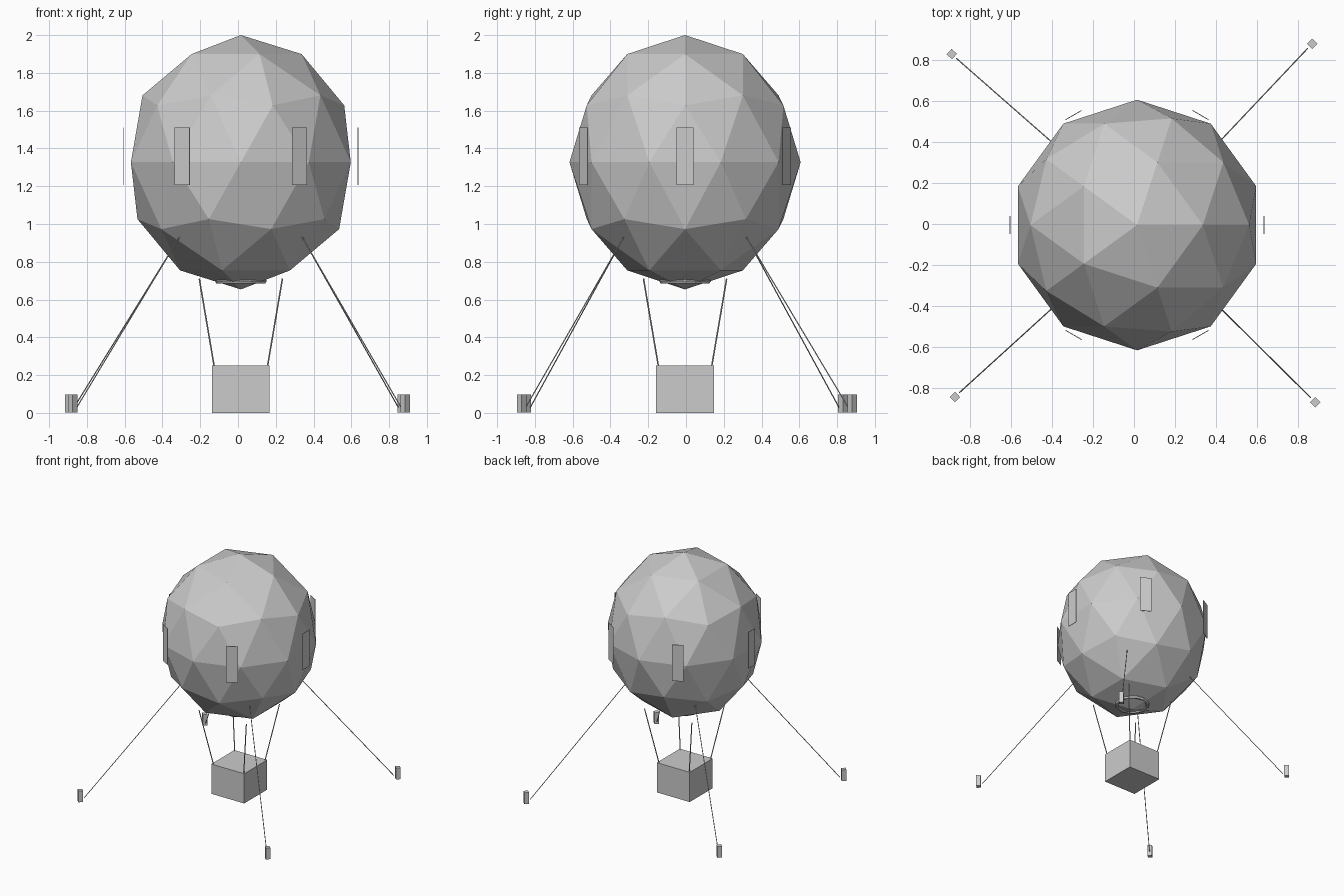
import bpy
import math
from mathutils import Vector

cube = bpy.data.objects.get("Cube")
if cube:
    bpy.data.objects.remove(cube, do_unlink=True)

CENTRE = Vector((0.015, -0.005, 0))

grey = bpy.data.materials.new("light grey")
grey.use_nodes = True
grey.diffuse_color = (0.6, 0.6, 0.6, 1)
grey.node_tree.nodes["Principled BSDF"].inputs["Base Color"].default_value = (0.6, 0.6, 0.6, 1)


def finish(name):
    obj = bpy.context.object
    obj.name = name
    obj.data.materials.append(grey)
    return obj


def box(name, size, location, turn=0):
    bpy.ops.mesh.primitive_cube_add(size=1, location=location, rotation=(0, 0, turn))
    obj = finish(name)
    obj.scale = size
    return obj


def rope(name, start, end, radius):
    span = end - start
    bpy.ops.mesh.primitive_cylinder_add(
        vertices=8, radius=radius, depth=span.length, location=(start + end) / 2)
    obj = finish(name)
    obj.rotation_euler = span.to_track_quat('Z', 'Y').to_euler()
    return obj


# Faceted envelope, slightly taller than wide
bpy.ops.mesh.primitive_ico_sphere_add(
    subdivisions=2, radius=0.612, location=CENTRE + Vector((0, 0, 1.327)))
finish("envelope").scale.z = 1.1

# Mouth ring around the bottom tip
bpy.ops.mesh.primitive_torus_add(
    major_segments=16, minor_segments=6, major_radius=0.122, minor_radius=0.015,
    location=CENTRE + Vector((0, 0, 0.698)))
finish("mouth_ring")

# Upright panels floating around the equator
for i in range(6):
    a = math.radians(60 * i)
    spot = CENTRE + Vector((0.62 * math.cos(a), 0.62 * math.sin(a), 1.358))
    box(f"side_panel_{i + 1}", (0.004, 0.09, 0.305), spot, a)

# Basket and its four ropes
box("basket", (0.306, 0.306, 0.25), CENTRE + Vector((0, 0, 0.125)))
for sx in (-1, 1):
    for sy in (-1, 1):
        rope("basket_rope",
             CENTRE + Vector((sx * 0.14, sy * 0.14, 0.24)),
             CENTRE + Vector((sx * 0.22, sy * 0.22, 0.71)), 0.004)

# Ground pegs and tethers
for x, y in ((0.87, 0.88), (-0.89, 0.83), (-0.875, -0.845), (0.885, -0.87)):
    peg = Vector((x, y, 0.05))
    box("ground_peg", (0.036, 0.036, 0.095), peg, math.atan2(y, x))
    foot = Vector((x * 0.975, y * 0.975, 0.03))
    head = CENTRE + Vector((math.copysign(0.325, x), math.copysign(0.325, y), 0.93))
    rope("tether", foot, head, 0.003)
